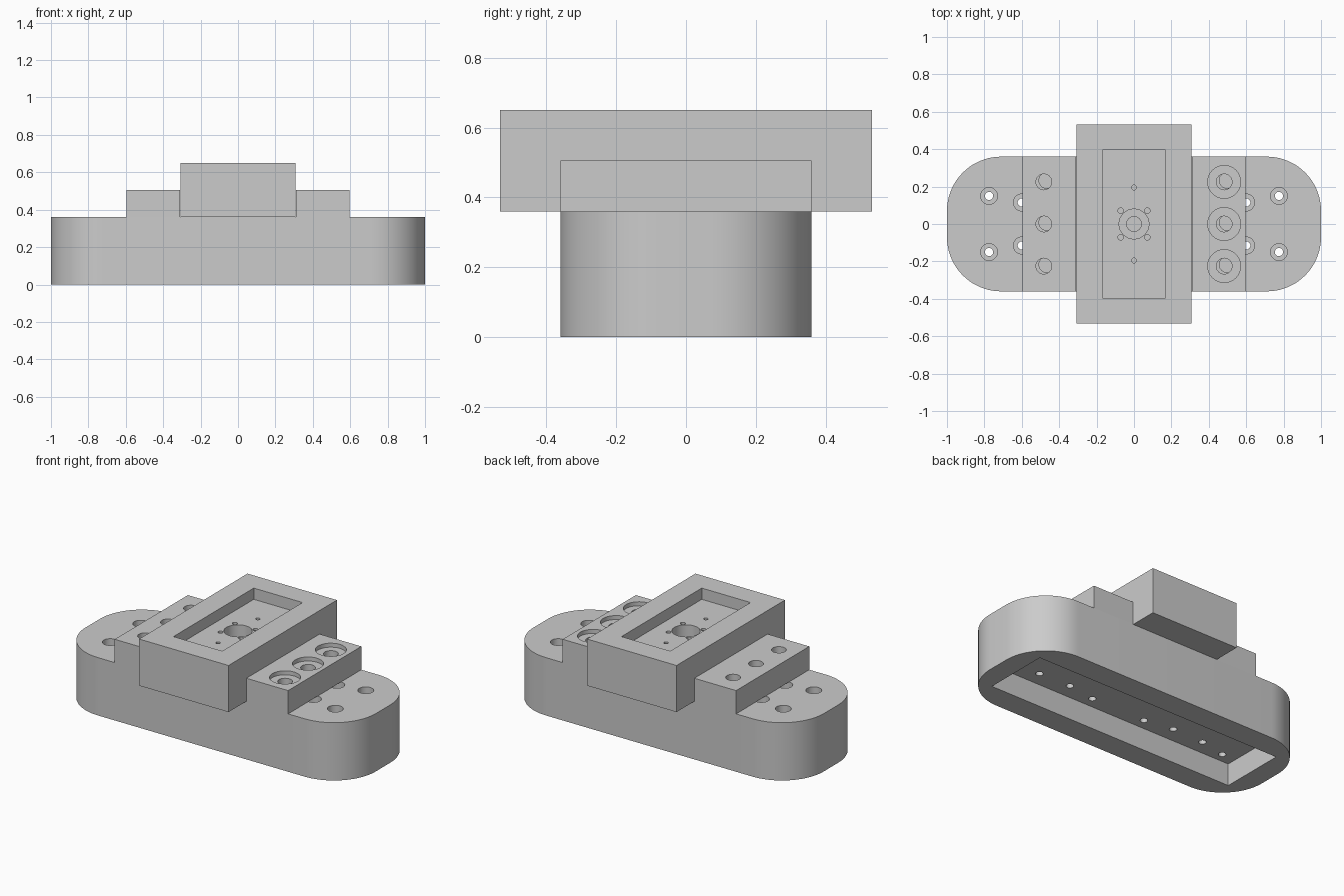
import bpy, bmesh, math
from mathutils import Matrix

scene = bpy.context.scene
default = bpy.data.objects.get("Cube")
if default:
    bpy.data.objects.remove(default, do_unlink=True)

grey = bpy.data.materials.new("machined grey")
grey.use_nodes = True
COLOUR = (0.6, 0.6, 0.6, 1)
grey.diffuse_color = COLOUR
grey.node_tree.nodes["Principled BSDF"].inputs["Base Color"].default_value = COLOUR


def finish(bm, name):
    bmesh.ops.recalc_face_normals(bm, faces=bm.faces)
    mesh = bpy.data.meshes.new(name)
    bm.to_mesh(mesh)
    bm.free()
    mesh.materials.append(grey)
    obj = bpy.data.objects.new(name, mesh)
    scene.collection.objects.link(obj)
    return obj


def box(name, x0, x1, half_y, z0, z1):
    bm = bmesh.new()
    bmesh.ops.create_cube(bm, size=1)
    bmesh.ops.scale(bm, verts=bm.verts, vec=(x1 - x0, 2 * half_y, z1 - z0))
    bmesh.ops.translate(bm, verts=bm.verts, vec=((x0 + x1) / 2, 0, (z0 + z1) / 2))
    return finish(bm, name)


def rounded_plate(name, half_x, half_y, radius, height, steps=20):
    bm = bmesh.new()
    verts = []
    for q, (sx, sy) in enumerate([(1, 1), (-1, 1), (-1, -1), (1, -1)]):
        for i in range(steps + 1):
            a = (q + i / steps) * math.pi / 2
            verts.append(bm.verts.new((sx * (half_x - radius) + radius * math.cos(a),
                                       sy * (half_y - radius) + radius * math.sin(a), 0)))
    face = bm.faces.new(verts)
    ext = bmesh.ops.extrude_face_region(bm, geom=[face])
    top = [v for v in ext["geom"] if isinstance(v, bmesh.types.BMVert)]
    bmesh.ops.translate(bm, verts=top, vec=(0, 0, height))
    return finish(bm, name)


def cut(obj, cutter):
    mod = obj.modifiers.new("cut", 'BOOLEAN')
    mod.operation = 'DIFFERENCE'
    mod.solver = 'EXACT'
    mod.object = cutter
    cutter.hide_render = True
    bpy.context.view_layer.update()
    evaluated = obj.evaluated_get(bpy.context.evaluated_depsgraph_get())
    mesh = bpy.data.meshes.new_from_object(evaluated)
    obj.modifiers.clear()
    obj.data = mesh
    bpy.data.objects.remove(cutter, do_unlink=True)


def drill(obj, x, y, radius, z0, z1, sides=32):
    bm = bmesh.new()
    bmesh.ops.create_cone(bm, cap_ends=True, segments=sides, radius1=radius,
                          radius2=radius, depth=z1 - z0,
                          matrix=Matrix.Translation((x, y, (z0 + z1) / 2)))
    cut(obj, finish(bm, "drill"))


BASE_TOP, STEP_TOP, SLAB_TOP = 0.36, 0.505, 0.65
ROWS = (-0.225, 0, 0.225)

# Base with rounded ends and a pocket underneath
base = rounded_plate("base", 1, 0.36, 0.29, BASE_TOP)
cut(base, box("pocket", -0.87, 0.87, 0.21, -0.1, 0.14))

# Counterbored bolt holes through the base
for sx in (-1, 1):
    for sy in (-1, 1):
        for x, y in ((0.775, 0.15), (0.6, 0.115), (0.38, 0.11), (0.19, 0.14)):
            drill(base, sx * x, sy * y, 0.022, 0.1, 0.4)
            if x > 0.5:
                drill(base, sx * x, sy * y, 0.045, 0.26, 0.42)

# Step blocks either side, with three holes each
for name, side in (("right_step", -1), ("left_step", 1)):
    x0, x1 = sorted((side * 0.31, side * 0.597))
    step = box(name, x0, x1, 0.36, BASE_TOP, STEP_TOP)
    for y in ROWS:
        drill(step, side * 0.482, y, 0.042, 0.3, 0.6)
        drill(base, side * 0.482 + 0.016, y + 0.008, 0.042, 0.22, 0.4)
        if side > 0:
            drill(step, side * 0.482, y, 0.088, STEP_TOP - 0.025, 0.6)

# Cross slab with a rectangular recess
slab = box("cross_slab", -0.308, 0.308, 0.533, BASE_TOP, SLAB_TOP)
FLOOR = SLAB_TOP - 0.07
cut(slab, box("recess", -0.168, 0.168, 0.395, FLOOR, 0.8))

# Stepped centre bore and small fixing holes in the recess floor
drill(slab, 0, 0, 0.08, 0.45, 0.62)
drill(slab, 0, 0, 0.04, 0.3, 0.6)
for s in (-1, 1):
    drill(slab, 0, s * 0.195, 0.013, 0.46, 0.62, 16)
    for t in (-1, 1):
        drill(slab, s * 0.071, t * 0.071, 0.015, 0.46, 0.62, 16)

# Smooth the curved walls and keep the edges crisp
bpy.ops.object.select_all(action='DESELECT')
for name in ("base", "right_step", "left_step", "cross_slab"):
    obj = bpy.data.objects[name]
    obj.select_set(True)
    bpy.context.view_layer.objects.active = obj
bpy.ops.object.shade_smooth_by_angle(angle=math.radians(30))
